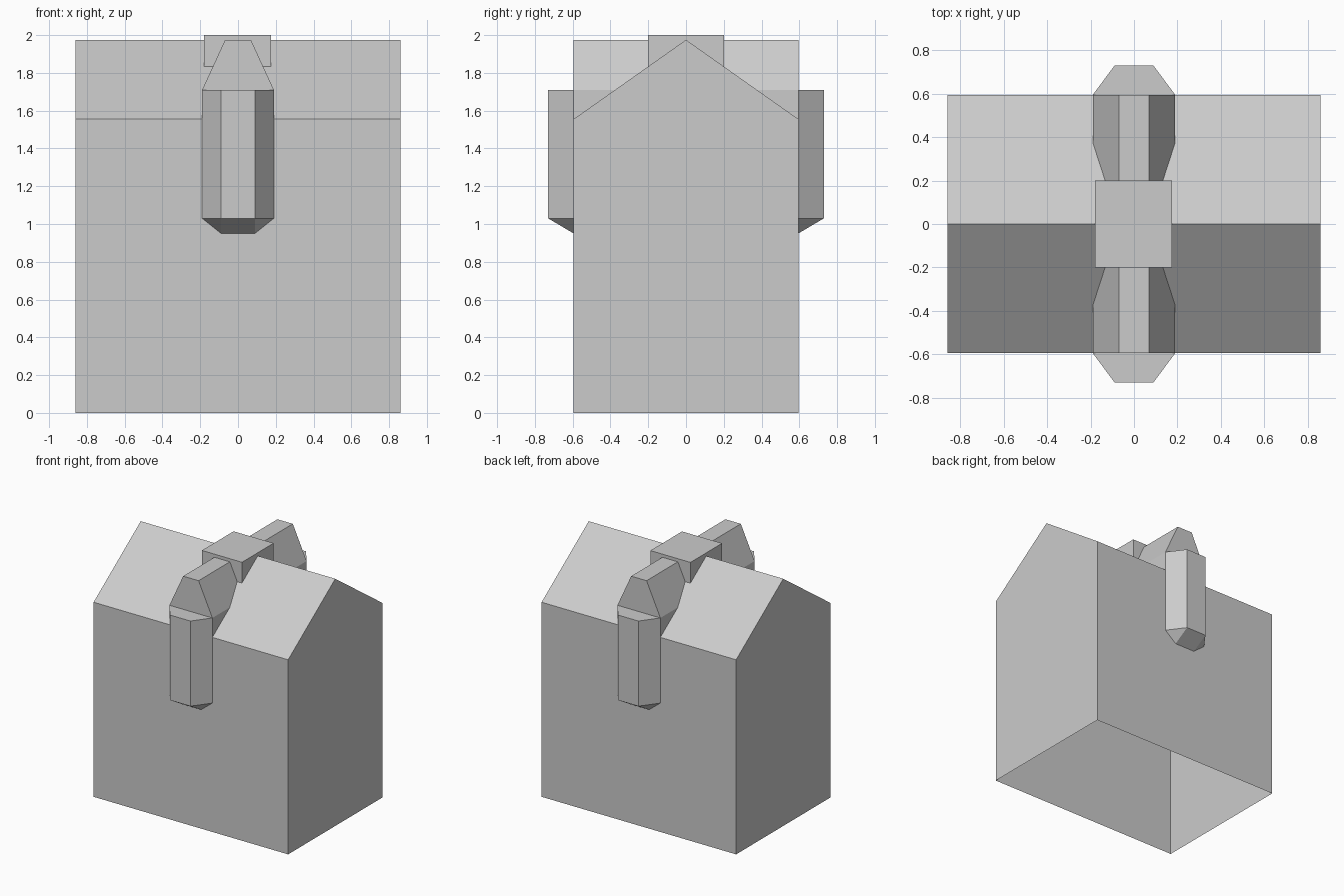
import bpy, bmesh

if "Cube" in bpy.data.objects:
    bpy.data.objects.remove(bpy.data.objects["Cube"])

W, D, EAVE, RIDGE = 0.86, 0.595, 1.555, 1.975   # house half sizes and heights
BW, BF, BY = 0.19, 0.09, 0.73                   # bay half width, front half width, reach
BTOP, BLOW, BTIP = 1.71, 1.03, 0.95             # bay heights
GT = 0.068                                      # half width of flat dormer top


def roof_z(y):
    return RIDGE - abs(y) * (RIDGE - EAVE) / D


def shell(name, verts, faces, mirror_y=False):
    """Flat-faced open shell, optionally mirrored front to back."""
    bm = bmesh.new()
    vs = [bm.verts.new(v) for v in verts]
    for f in faces:
        bm.faces.new([vs[i] for i in f])
    bmesh.ops.recalc_face_normals(bm, faces=bm.faces)
    me = bpy.data.meshes.new(name)
    bm.to_mesh(me)
    bm.free()
    ob = bpy.data.objects.new(name, me)
    bpy.context.collection.objects.link(ob)
    if mirror_y:
        m = ob.modifiers.new("front_back", 'MIRROR')
        m.use_axis = (False, True, False)
        m.use_mirror_merge = False
    return ob


def prism_x(name, profile, half, x0=0.0):
    """Open-bottomed prism: (y, z) profile run along x, capped at both ends."""
    n = len(profile)
    verts = [(x0 + s * half, y, z) for s in (-1, 1) for y, z in profile]
    faces = [(i, i + 1, n + i + 1, n + i) for i in range(n - 1)]
    return verts, faces + [tuple(range(n)), tuple(range(n, 2 * n))]


# House body with gable roof, open underneath
v, f = prism_x("house", [(-D, 0), (-D, EAVE), (0, RIDGE), (D, EAVE), (D, 0)], W)
shell("house_body", v, f)

# Chimney block straddling the ridge; its ends follow the roof slope
c = 0.2
v, f = prism_x("chimney", [(-c, roof_z(c)), (-c, 2.0), (c, 2.0), (c, roof_z(c))], 0.177, -0.002)
v += [(-0.179, 0, RIDGE), (0.175, 0, RIDGE)]
f[-2:] = [(0, 1, 2, 3, 8), (4, 5, 6, 7, 9)]
shell("ridge_block", v, f)

# Dormer roofs running from the walls back to the ridge
yb = -D * (RIDGE - BTOP) / (RIDGE - EAVE)
half = [(BW, -D, EAVE), (BW, -D, BTOP), (GT, -D, RIDGE), (GT, 0, RIDGE), (BW, yb, BTOP)]
v = half + [(-x, y, z) for x, y, z in half]
shell("dormer", v, [(0, 1, 2, 7, 6, 5), (2, 3, 8, 7),
                    (0, 4, 1), (1, 4, 3, 2), (5, 6, 9), (6, 7, 8, 9)], True)

# Bay windows hung on the walls, with tapered undersides
half = [(BW, -D, BTOP), (BF, -BY, BTOP), (BW, -D, BLOW), (BF, -BY, BLOW), (BF, -D, BTIP)]
v = half + [(-x, y, z) for x, y, z in half]
shell("bay", v, [(0, 1, 6, 5), (1, 3, 8, 6), (0, 2, 3, 1), (5, 6, 8, 7),
                 (3, 4, 9, 8), (2, 4, 3), (7, 8, 9)], True)
